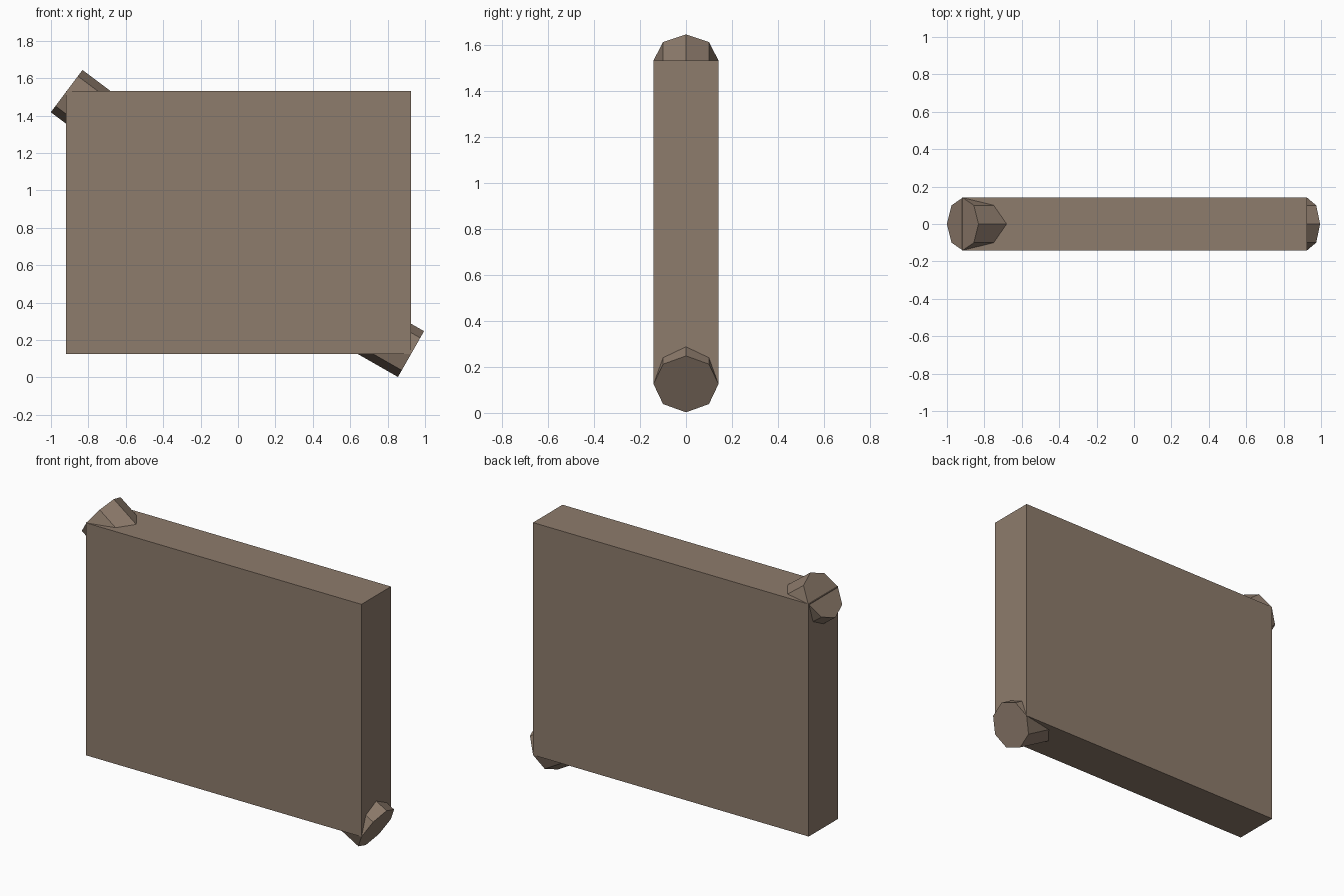
import bpy, bmesh, math
from mathutils import Vector

if "Cube" in bpy.data.objects:
    bpy.data.objects.remove(bpy.data.objects["Cube"])

R = 0.141                                  # half thickness of panel and rod radius
TOP_LEFT = Vector((-0.92, 0, 1.531))
BOTTOM_RIGHT = Vector((0.925, 0, 0.125))

brown = bpy.data.materials.new("brown")
brown.diffuse_color = (0.27, 0.2, 0.15, 1)
brown.use_nodes = True
brown.node_tree.nodes["Principled BSDF"].inputs["Base Color"].default_value = brown.diffuse_color


def add_object(name, bm):
    bmesh.ops.recalc_face_normals(bm, faces=bm.faces)
    mesh = bpy.data.meshes.new(name)
    bm.to_mesh(mesh)
    bm.free()
    mesh.materials.append(brown)
    obj = bpy.data.objects.new(name, mesh)
    bpy.context.collection.objects.link(obj)
    return obj


# Flat rectangular panel
bm = bmesh.new()
bmesh.ops.create_cube(bm, size=1)
size = Vector((BOTTOM_RIGHT.x - TOP_LEFT.x, 2 * R, TOP_LEFT.z - BOTTOM_RIGHT.z))
centre = (TOP_LEFT + BOTTOM_RIGHT) / 2
for v in bm.verts:
    v.co = Vector(a * b for a, b in zip(v.co, size)) + centre
add_object("panel", bm)

# Eight-sided, slightly bent rod running diagonally through the panel
start_dir = Vector((0.8, 0, -0.6)).normalized()
end_dir = Vector((0.869, 0, -0.495)).normalized()
start = TOP_LEFT + Vector((0.004, 0, 0))
path = [start, start + start_dir * 0.6, BOTTOM_RIGHT - end_dir * 0.6, BOTTOM_RIGHT]
mid_dir = (path[2] - path[1]).normalized()
directions = [start_dir, (start_dir + mid_dir).normalized(),
              (mid_dir + end_dir).normalized(), end_dir]

bm = bmesh.new()
rings = []
for point, d in zip(path, directions):
    up = Vector((-d.z, 0, d.x))
    side = Vector((0, 1, 0))
    angles = [math.tau * i / 8 for i in range(8)]
    rings.append([bm.verts.new(point + R * (up * math.cos(a) + side * math.sin(a)))
                  for a in angles])
for a, b in zip(rings, rings[1:]):
    for i in range(8):
        j = (i + 1) % 8
        bm.faces.new((a[i], a[j], b[j], b[i]))
bm.faces.new(rings[0])
bm.faces.new(rings[-1])
add_object("diagonal_rod", bm)
